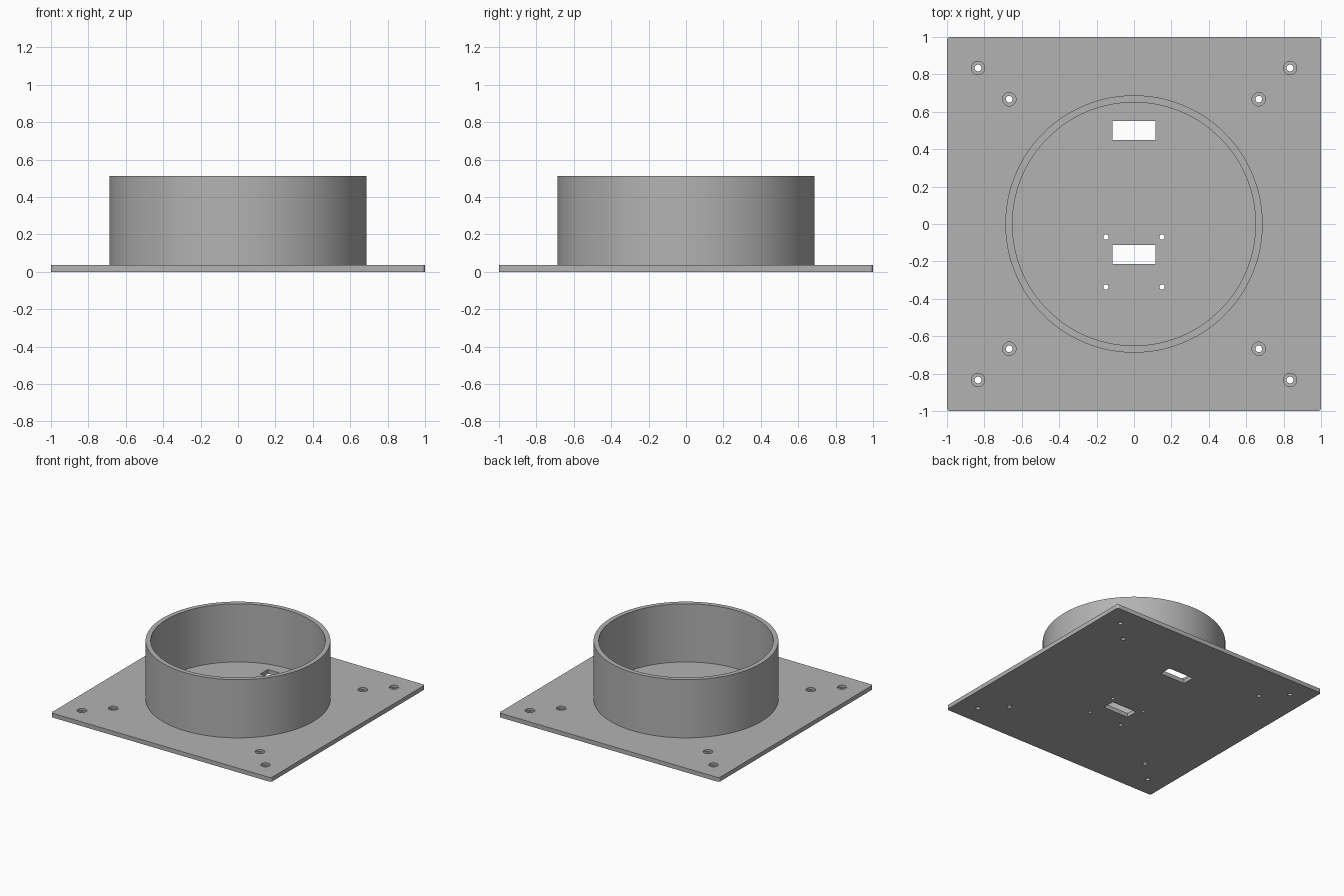
import bpy, bmesh, math
from mathutils import Matrix, Vector

PLATE_TOP = 0.035
RIM_TOP = 0.513

cube = bpy.data.objects.get("Cube")
if cube:
    bpy.data.objects.remove(cube, do_unlink=True)

grey = bpy.data.materials.new("plain grey")
grey.use_nodes = True
grey.diffuse_color = (0.45, 0.45, 0.45, 1)
grey.node_tree.nodes["Principled BSDF"].inputs["Base Color"].default_value = (0.45, 0.45, 0.45, 1)


def make_object(name, bm):
    bmesh.ops.recalc_face_normals(bm, faces=bm.faces)
    mesh = bpy.data.meshes.new(name)
    bm.to_mesh(mesh)
    bm.free()
    mesh.materials.append(grey)
    obj = bpy.data.objects.new(name, mesh)
    bpy.context.collection.objects.link(obj)
    return obj


def add_box(bm, x, y, width, depth, low, high):
    place = Matrix.Translation((x, y, (low + high) / 2)) @ Matrix.Diagonal((width, depth, high - low, 1))
    return bmesh.ops.create_cube(bm, size=1, matrix=place)["verts"]


def add_cylinder(bm, x, y, radius, low, high):
    bmesh.ops.create_cone(bm, cap_ends=True, segments=32, radius1=radius, radius2=radius,
                          depth=high - low, matrix=Matrix.Translation((x, y, (low + high) / 2)))


def smooth(obj):
    bpy.ops.object.select_all(action="DESELECT")
    obj.select_set(True)
    bpy.context.view_layer.objects.active = obj
    bpy.ops.object.shade_smooth_by_angle(angle=math.radians(30))


# Square plate with rounded vertical corners
bm = bmesh.new()
add_box(bm, 0, 0, 2, 2, 0, PLATE_TOP)
corners = [e for e in bm.edges if abs(e.verts[0].co.z - e.verts[1].co.z) > 0.01]
bmesh.ops.bevel(bm, geom=corners, offset=0.017, segments=5, profile=0.5, affect="EDGES")
plate = make_object("base_plate", bm)

# Through cuts: cable slots, corner screw holes, small mounting holes
screws = [(sx * d, sy * d) for d in (0.667, 0.834) for sx in (-1, 1) for sy in (-1, 1)]
through = bmesh.new()
for y in (0.501, -0.163):
    add_box(through, 0, y, 0.23, 0.102, -0.1, 0.1)
for x, y in screws:
    add_cylinder(through, x, y, 0.018, -0.1, 0.1)
for x in (-0.15, 0.15):
    for y in (-0.07, -0.337):
        add_cylinder(through, x, y, 0.014, -0.1, 0.1)

# Counterbores around the screw holes
bores = bmesh.new()
for x, y in screws:
    add_cylinder(bores, x, y, 0.036, PLATE_TOP / 2, 0.1)

cutters = [make_object("through_cutter", through), make_object("counterbore_cutter", bores)]
for cutter in cutters:
    cutter.hide_render = True
    cut = plate.modifiers.new(cutter.name, "BOOLEAN")
    cut.operation = "DIFFERENCE"
    cut.solver = "EXACT"
    cut.object = cutter

# Bake the cuts, then drop the cutters
graph = bpy.context.evaluated_depsgraph_get()
cut_mesh = bpy.data.meshes.new_from_object(plate.evaluated_get(graph))
plate.modifiers.clear()
plate.data = cut_mesh
for cutter in cutters:
    bpy.data.objects.remove(cutter, do_unlink=True)
smooth(plate)

# Round collar: open wall profile spun about the vertical axis
bm = bmesh.new()
profile = [(0.688, PLATE_TOP), (0.688, RIM_TOP), (0.65, RIM_TOP), (0.65, PLATE_TOP)]
verts = [bm.verts.new((r, 0, z)) for r, z in profile]
edges = [bm.edges.new(pair) for pair in zip(verts, verts[1:])]
bmesh.ops.spin(bm, geom=verts + edges, cent=Vector(), axis=(0, 0, 1),
               angle=math.tau, steps=128, use_duplicate=False)
bmesh.ops.remove_doubles(bm, verts=bm.verts, dist=0.0001)
collar = make_object("round_collar", bm)
# Make sure the open wall faces outward
wall = max(collar.data.polygons, key=lambda p: p.center.xy.length)
if wall.normal.xy.dot(wall.center.xy) < 0:
    collar.data.flip_normals()
smooth(collar)
